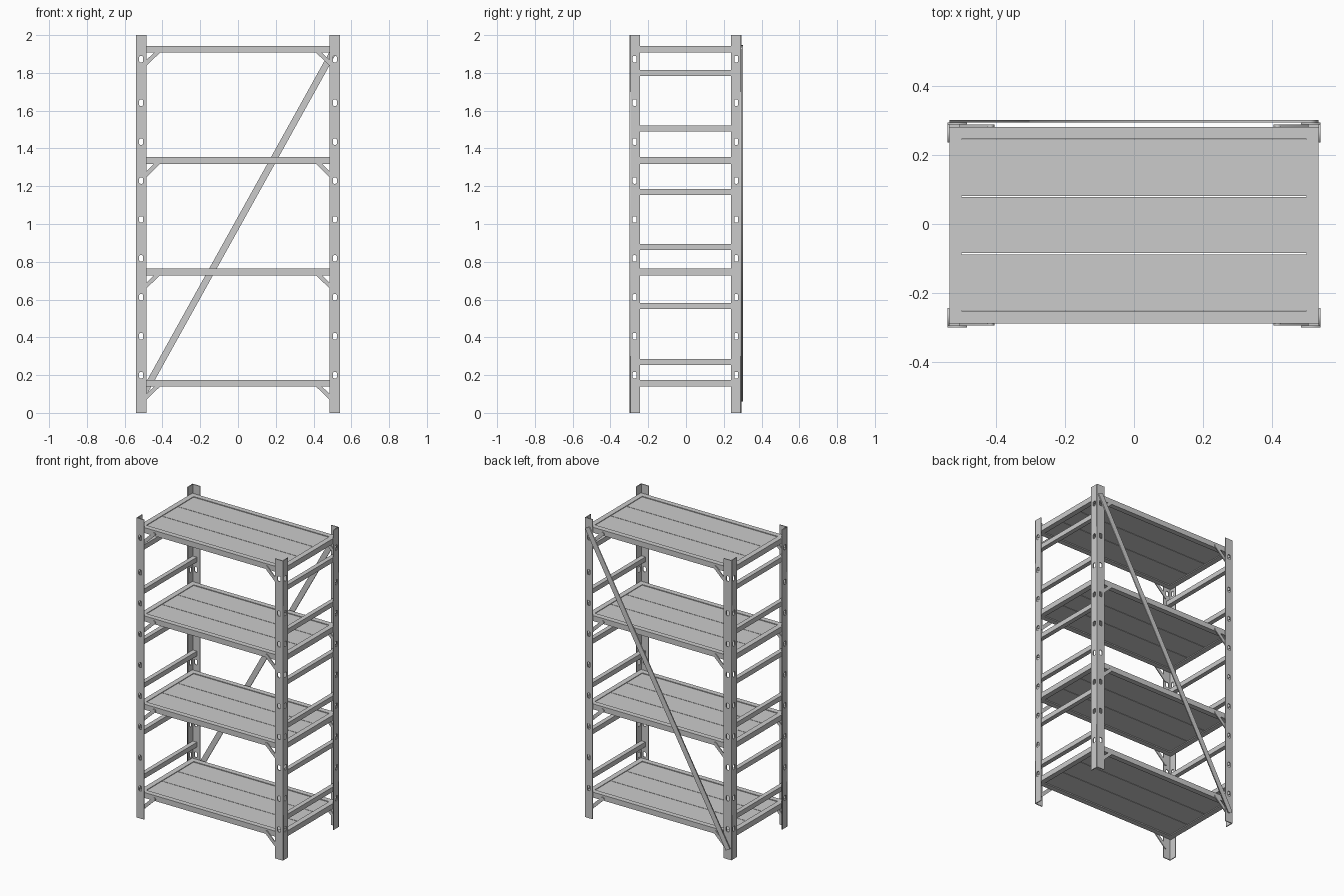
import bpy, math
from mathutils import Matrix, Vector

if "Cube" in bpy.data.objects:
    bpy.data.objects.remove(bpy.data.objects["Cube"])

W, D, YC, T = 0.541, 0.297, -0.003, 0.006   # half width, half depth, frame centre y, sheet thickness
FLANGE = 0.057
XZ = Matrix(((1, 0, 0), (0, 0, -1), (0, 1, 0))).to_4x4()   # drawing plane faces front
YZ = Matrix(((0, 0, 1), (1, 0, 0), (0, 1, 0))).to_4x4()    # drawing plane faces the side


def box(name, lo, hi):
    lo, hi = Vector(lo), Vector(hi)
    bpy.ops.mesh.primitive_cube_add(size=1, location=(lo + hi) / 2)
    ob = bpy.context.object
    ob.name = name
    ob.scale = hi - lo
    return ob


def plate(name, loops, matrix, thickness=T):
    """Flat sheet from a closed outline plus hole outlines."""
    cu = bpy.data.curves.new(name, 'CURVE')
    cu.dimensions, cu.fill_mode, cu.extrude = '2D', 'BOTH', thickness / 2
    for pts in loops:
        sp = cu.splines.new('POLY')
        sp.points.add(len(pts) - 1)
        for p, (u, v) in zip(sp.points, pts):
            p.co = (u, v, 0, 1)
        sp.use_cyclic_u = True
    tmp = bpy.data.objects.new(name + "_outline", cu)
    bpy.context.collection.objects.link(tmp)
    dg = bpy.context.evaluated_depsgraph_get()
    me = bpy.data.meshes.new_from_object(tmp.evaluated_get(dg))
    bpy.data.objects.remove(tmp)
    ob = bpy.data.objects.new(name, me)
    ob.matrix_world = matrix
    bpy.context.collection.objects.link(ob)
    return ob


def rect(u0, u1, v0, v1):
    return [(u0, v0), (u1, v0), (u1, v1), (u0, v1)]


def slot(cu, cv, hw, hh, r, n=3):
    """Rounded rectangle outline."""
    pts = []
    for q, (sx, sy) in enumerate([(1, 1), (-1, 1), (-1, -1), (1, -1)]):
        for i in range(n + 1):
            a = math.pi / 2 * (q + i / n)
            pts.append((cu + sx * (hw - r) + r * math.cos(a), cv + sy * (hh - r) + r * math.sin(a)))
    return pts


# corner posts: two slotted flanges forming an angle section
HOLES = [0.2 + 0.206 * i for i in range(8)] + [1.873]
for sx, side in ((-1, "left"), (1, "right")):
    for sy, face in ((-1, "front"), (1, "back")):
        def flange(inset):
            u = sorted((-inset, -FLANGE))
            return [rect(*u, 0, 2)] + [slot(-0.028, z, 0.01, 0.017, 0.006) for z in HOLES]
        a = [[(sx * (W + u), v) for u, v in l] for l in flange(0)]
        b = [[(sy * (D + u), v) for u, v in l] for l in flange(T)]
        plate(f"{face}_{side}_post_face", a, Matrix.Translation((0, YC + sy * (D - T / 2), 0)) @ XZ)
        plate(f"{face}_{side}_post_side", b, Matrix.Translation((sx * (W - T / 2), YC, 0)) @ YZ)

# shelves: rectangular frame, three recessed boards, corner struts
SX, SY, BAR = W - T, D - 2 * T, 0.035
for n in range(4):
    top = 0.175 + 0.5893 * n
    bot = top - 0.036
    for s in (-1, 1):
        y = sorted((YC + s * SY, YC + s * (SY - BAR)))
        x = sorted((s * SX, s * (SX - BAR)))
        box(f"shelf_{n}_long_beam", (-SX, y[0], bot), (SX, y[1], top))
        box(f"shelf_{n}_end_beam", (x[0], YC - SY + BAR, bot), (x[1], YC + SY - BAR, top))
    ix, iy = SX - BAR, SY - BAR
    step = 2 * iy / 3
    for k in range(3):
        y0 = YC - iy + k * step
        box(f"shelf_{n}_board", (-ix, y0 + 0.0015, bot + 0.006), (ix, y0 + step - 0.0015, top - 0.004))
    for sx in (-1, 1):
        for sy in (-1, 1):
            m = Matrix.Translation((sx * 0.456, YC + sy * (D - 1.5 * T), top - 0.062)) @ XZ
            m = m @ Matrix.Rotation(-sx * math.radians(44), 4, 'Z')
            plate(f"shelf_{n}_corner_strut", [slot(0, 0, 0.066, 0.011, 0.0105, 5)], m)

# side rungs joining the front and back posts
for z in (0.27, 0.566, 0.878, 1.169, 1.505, 1.8):
    for s in (-1, 1):
        x = sorted((s * SX, s * (SX - 0.03)))
        box("side_rung", (x[0], YC - D + T, z - 0.016), (x[1], YC + D - T, z + 0.016))

# long diagonal brace across the back
m = Matrix.Translation((0, YC + D + 0.0035, 1.003)) @ XZ @ Matrix.Rotation(math.atan2(0.94, 0.522), 4, 'Z')
plate("back_diagonal_brace", [rect(-1.07, 1.07, -0.0175, 0.0175)], m, 0.007)
